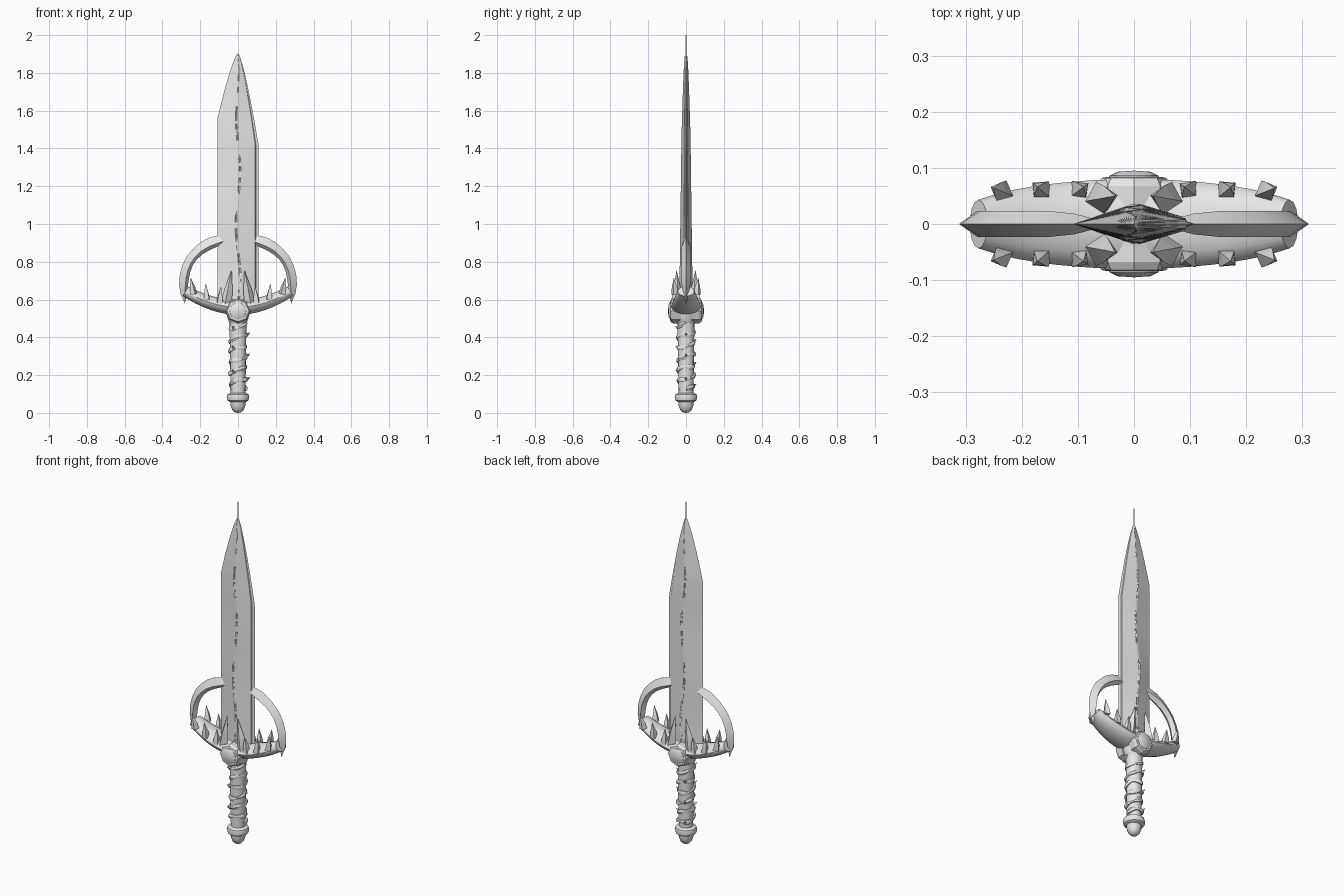
import bpy, bmesh, math, random
from mathutils import Vector, Matrix

random.seed(4)
cube = bpy.data.objects.get("Cube")
if cube:
    bpy.data.objects.remove(cube, do_unlink=True)

grey = bpy.data.materials.new("plain grey")
grey.use_nodes = True
grey.diffuse_color = (0.8, 0.8, 0.8, 1)
grey.node_tree.nodes["Principled BSDF"].inputs["Base Color"].default_value = (0.8, 0.8, 0.8, 1)


def loft(name, rings, smooth=None):
    """Skin a row of equal-sized closed rings and cap both ends."""
    bm = bmesh.new()
    rows = [[bm.verts.new(p) for p in ring] for ring in rings]
    n = len(rows[0])
    for a, b in zip(rows, rows[1:]):
        for i in range(n):
            j = (i + 1) % n
            bm.faces.new((a[i], a[j], b[j], b[i]))
    bm.faces.new(rows[0][::-1])
    bm.faces.new(rows[-1])
    bmesh.ops.remove_doubles(bm, verts=bm.verts, dist=0.0002)
    bmesh.ops.recalc_face_normals(bm, faces=bm.faces)
    mesh = bpy.data.meshes.new(name)
    bm.to_mesh(mesh)
    bm.free()
    obj = bpy.data.objects.new(name, mesh)
    bpy.context.collection.objects.link(obj)
    mesh.materials.append(grey)
    if smooth:
        bpy.ops.object.select_all(action='DESELECT')
        obj.select_set(True)
        bpy.context.view_layer.objects.active = obj
        bpy.ops.object.shade_smooth_by_angle(angle=math.radians(smooth))
    return obj


def circle(r, h, sides):
    return [Vector((r * math.cos(math.tau * i / sides), r * math.sin(math.tau * i / sides), h))
            for i in range(sides)]


def lathe(name, profile, sides=16, smooth=35, matrix=Matrix()):
    return loft(name, [[matrix @ p for p in circle(r, h, sides)] for r, h in profile], smooth)


def spike(name, base, tip, r, sides=4):
    base, tip = Vector(base), Vector(tip)
    axis = tip - base
    m = Matrix.Translation(base) @ axis.to_track_quat('Z', 'Y').to_matrix().to_4x4()
    length = axis.length
    return lathe(name, [(r, 0), (r * 0.75, length * 0.4), (0.0005, length)], sides, None, m)


# Blade: uneven shoulders, wandering cracked ridge, stepped bevel on one edge
TIP = 1.905


def half_width(z, shoulder):
    return 0.108 * min(1, max(0, (TIP - z) / (TIP - shoulder))) ** 0.75 + 0.0005


blade_rings = []
STEPS = 90
for k in range(STEPS + 1):
    z = 0.56 + (TIP - 0.56) * k / STEPS
    left, right = half_width(z, 1.56), half_width(z, 1.42)
    narrow = min(1, right / 0.1)
    thick = (0.036 - 0.018 * k / STEPS) * narrow ** 0.4
    ridge = 0.011 * math.sin(z * 11) * narrow
    crack = random.choice((0, 0, 0.003, 0.006)) * narrow
    gap = 0.005 * narrow
    front = [(ridge - gap, thick), (ridge + random.uniform(-0.5, 0.5) * gap, thick - crack),
             (ridge + gap, thick), (right * 0.84, thick * 0.34), (right * 0.87, thick * 0.16)]
    ring = [(-left, 0, z)] + [(x, -y, z) for x, y in front] + [(right, 0, z)]
    ring += [(x, y, z) for x, y in reversed(front)]
    blade_rings.append(ring)
loft("blade", blade_rings)

# Sliver at the blade point
loft("blade_point", [[(x, y * s, z) for x, y in ((-.0004, -.004), (.0004, -.004), (.0004, .004), (-.0004, .004))]
                     for z, s in ((1.86, 1), (1.93, 0.8), (2.0, 0.4))])


# Crossguard: upswept bar of oval sections
def guard_z(x):
    return 0.56 + 1.1 * x * x


def guard_height(x):
    return 0.044 - 0.05 * abs(x)


guard_rings = []
for k in range(17):
    x = -0.277 + 0.554 * k / 16
    normal = Vector((-2.2 * x, 0, 1)).normalized()
    depth = 0.08 * math.sqrt(1 - (x / 0.33) ** 2)
    guard_rings.append([Vector((x, 0, guard_z(x))) + normal * (p.y * guard_height(x)) + Vector((0, p.x * depth, 0))
                        for p in circle(1, 0, 14)])
loft("crossguard", guard_rings, 40)

# Side arms: wedge-section crescents from blade to guard ends
outer = [(.045, .92), (.106, .94), (.155, .927), (.2, .902), (.24, .866), (.27, .83),
         (.295, .78), (.308, .733), (.312, .68), (.304, .63), (.282, .58)]
inner = [(.045, .918), (.106, .882), (.15, .862), (.19, .838), (.22, .81), (.24, .78),
         (.253, .745), (.26, .71), (.265, .675), (.27, .635), (.281, .581)]

for side, label in ((1, "left"), (-1, "right")):
    rings = []
    for k, ((ox, oz), (ix, iz)) in enumerate(zip(outer, inner)):
        thick = 0.023 * min(1, 0.1 + k * 0.7, 0.1 + (len(outer) - 1 - k) * 0.45)
        mx, mz = ox * 0.3 + ix * 0.7, oz * 0.3 + iz * 0.7
        rings.append([(side * ox, 0, oz), (side * mx, thick, mz), (side * ix, 0, iz), (side * mx, -thick, mz)])
    loft(label + "_arm", rings, 30)

    # Teeth along both rims of the guard
    for face, where in ((-1, "front"), (1, "back")):
        for n, (x, y, tx, tz) in enumerate(((.235, .058, .25, .715), (.165, .06, .172, .685),
                                            (.098, .06, .09, .67))):
            spike(f"{label}_{where}_tooth_{n + 1}", (side * x, face * y, guard_z(x) + 0.008),
                  (side * tx, face * (y + 0.006), tz), 0.021)
        spike(f"{label}_{where}_fang", (side * 0.062, face * 0.045, 0.58),
              (side * 0.034, face * 0.05, 0.755), 0.03)

# Round bosses on the guard faces
for face, where in ((-1, "front"), (1, "back")):
    m = Matrix.Translation((0, 0, 0.54)) @ Matrix.Rotation(-face * math.pi / 2, 4, 'X')
    lathe(where + "_boss", [(.066, .03), (.066, .068), (.058, .082), (.048, .084)], 8, 25, m)
    lathe(where + "_boss_gem", [(.046, .07), (.044, .086), (.03, .093), (.001, .095)], 16, 50, m)

# Grip with collar
lathe("grip", [(.038, .09), (.041, .2), (.043, .35), (.045, .5)], 16, 40)
lathe("grip_collar", [(.043, .47), (.05, .485), (.06, .52), (.062, .55)], 12, 30)


# Raised spiral wrap around the grip
def wrap_point(t, r):
    a = t * math.tau * 6
    return Vector((r * math.cos(a), r * math.sin(a), 0.125 + 0.345 * t + 0.006 * math.sin(a * 1.7)))


wrap_rings = []
for k in range(145):
    t = k / 144
    bulge = 0.008 + 0.003 * math.sin(k * 0.9)
    centre = wrap_point(t, 0.043)
    out = Vector((centre.x, centre.y, 0)).normalized()
    wrap_rings.append([centre + out * (p.x * bulge) + Vector((0, 0, p.y * bulge * 1.4)) for p in circle(1, 0, 6)])
loft("grip_wrap", wrap_rings, 45)

# Small thorns on the wrap
for n in range(9):
    t = (n + 0.5) / 9
    spike(f"grip_thorn_{n + 1}", wrap_point(t, 0.043), wrap_point(t, 0.064) + Vector((0, 0, 0.012)), 0.01)

# Pommel: wide ring and domed cap
lathe("pommel_ring", [(.042, .058), (.056, .066), (.06, .082), (.056, .098), (.04, .106)], 12, 40)
lathe("pommel_cap", [(.001, 0), (.018, .004), (.031, .017), (.039, .038), (.041, .065)], 12, 40)
